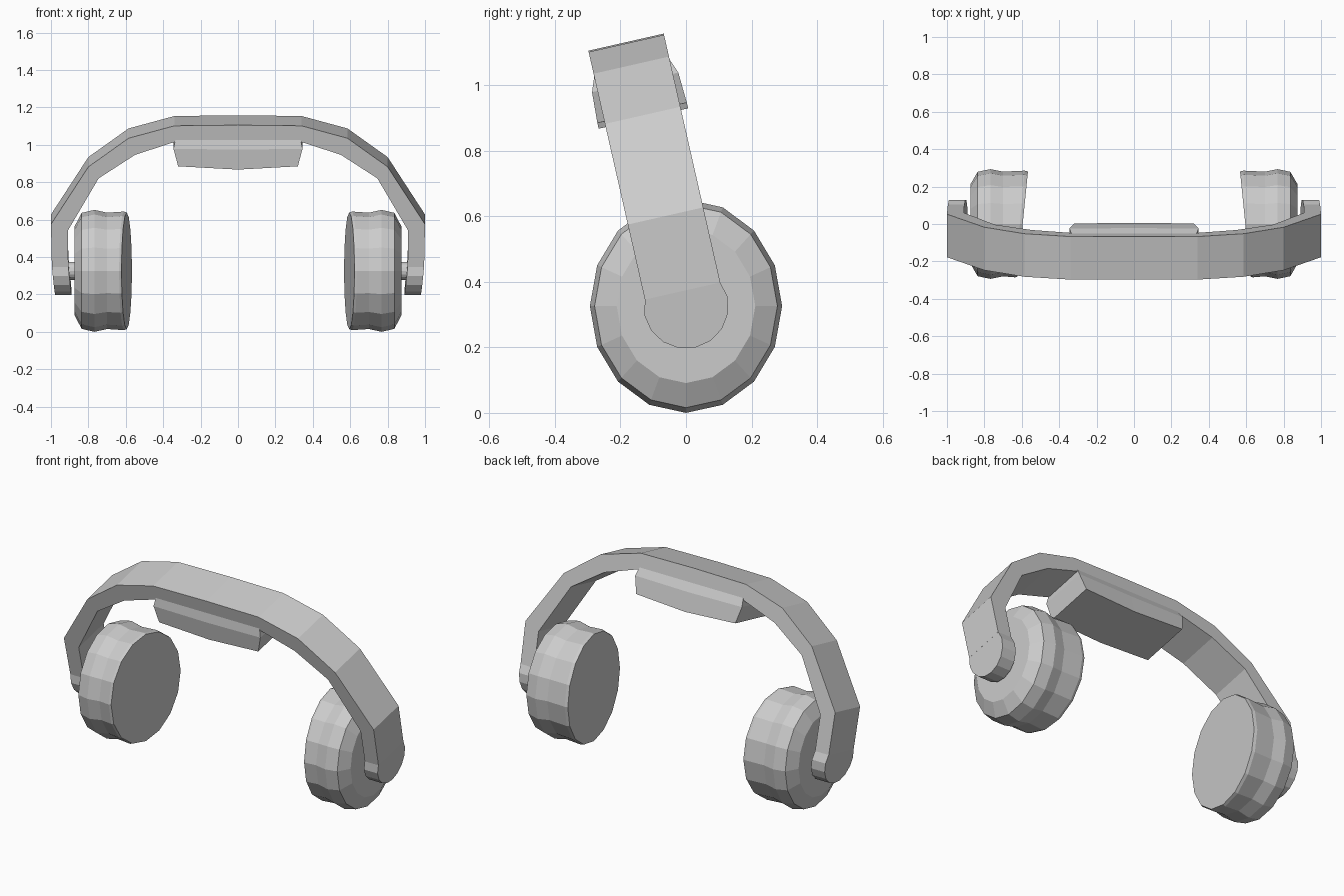
import bpy, bmesh
from math import sin, cos, pi, radians

cube = bpy.data.objects.get("Cube")
if cube:
    bpy.data.objects.remove(cube, do_unlink=True)

grey = bpy.data.materials.new("plain_grey")
grey.use_nodes = True
grey.diffuse_color = (0.6, 0.6, 0.6, 1)
grey.node_tree.nodes["Principled BSDF"].inputs["Base Color"].default_value = (0.6, 0.6, 0.6, 1)

PIVOT_Z = 0.326
TILT = radians(12.8)


def tilted(x, across, up):
    """Place a point in the forward-leaning frame of the headband."""
    return (x, across * cos(TILT) - up * sin(TILT),
            PIVOT_Z + across * sin(TILT) + up * cos(TILT))


def loft(name, rings):
    """Skin a row of matching closed rings and cap both ends."""
    bm = bmesh.new()
    rows = [[bm.verts.new(p) for p in ring] for ring in rings]
    n = len(rows[0])
    for a, b in zip(rows, rows[1:]):
        for i in range(n):
            j = (i + 1) % n
            bm.faces.new((a[i], a[j], b[j], b[i]))
    bm.faces.new(rows[0])
    bm.faces.new(rows[-1])
    bmesh.ops.recalc_face_normals(bm, faces=bm.faces)
    mesh = bpy.data.meshes.new(name)
    bm.to_mesh(mesh)
    bm.free()
    mesh.materials.append(grey)
    obj = bpy.data.objects.new(name, mesh)
    bpy.context.collection.objects.link(obj)
    return obj


# Headband: (outer x, outer up, inner x, inner up) from the arm end to the crown
HALF = 0.118
half_band = [(0.995, 0.047, 0.907, 0.047), (1.0, 0.282, 0.91, 0.247),
             (0.8, 0.597, 0.745, 0.534), (0.585, 0.754, 0.55, 0.663),
             (0.34, 0.822, 0.325, 0.738)]
crown = [(0, 0.826, 0, 0.742)]
other_half = [(-a, b, -c, d) for a, b, c, d in reversed(half_band)]
loft("headband", [[tilted(ox, -HALF, ou), tilted(ox, HALF, ou),
                   tilted(ix, HALF, iu), tilted(ix, -HALF, iu)]
                  for ox, ou, ix, iu in half_band + crown + other_half])

# Cushion under the crown: (half length, half width, up at ends, up at middle)
cushion_rows = [(0.335, 0.118, 0.745, 0.745), (0.345, 0.135, 0.7, 0.695),
                (0.32, 0.14, 0.605, 0.587)]
loft("head_cushion", [[tilted(-l, -w, e), tilted(0, -w, m), tilted(l, -w, e),
                       tilted(l, w, e), tilted(0, w, m), tilted(-l, w, e)]
                      for l, w, e, m in cushion_rows])

# Ear cup profile: (x, radius, lean of the ring)
cup_profile = [(0.875, 0.235, 0), (0.836, 0.31, 0), (0.768, 0.326, 0),
               (0.7, 0.311, 0), (0.61, 0.317, -0.09), (0.595, 0.312, -0.1)]
SIDES = 16


def ellipse(x, r, lean, squash, sign):
    ring = []
    for i in range(SIDES):
        a = 2 * pi * i / SIDES
        y = r * squash * sin(a)
        ring.append((sign * (x + lean * y), y, PIVOT_Z + r * cos(a)))
    return ring


for side, s in (("left", 1), ("right", -1)):
    loft(side + "_ear_cup", [ellipse(x, r, k, 0.9, s) for x, r, k in cup_profile])
    loft(side + "_pivot", [ellipse(x, 0.048, 0, 1, s) for x in (0.92, 0.865)])

    # Rounded arm end, leaning slightly inwards towards the bottom
    outline = [(HALF, 0.047)]
    outline += [(0.13 * cos(i * pi / 8), -0.13 * sin(i * pi / 8)) for i in range(9)]
    outline += [(-HALF, 0.047)]
    loft(side + "_arm_end", [[tilted(s * (0.99 + 0.1 * u - inset), v, u) for v, u in outline]
                             for inset in (0, 0.088)])
